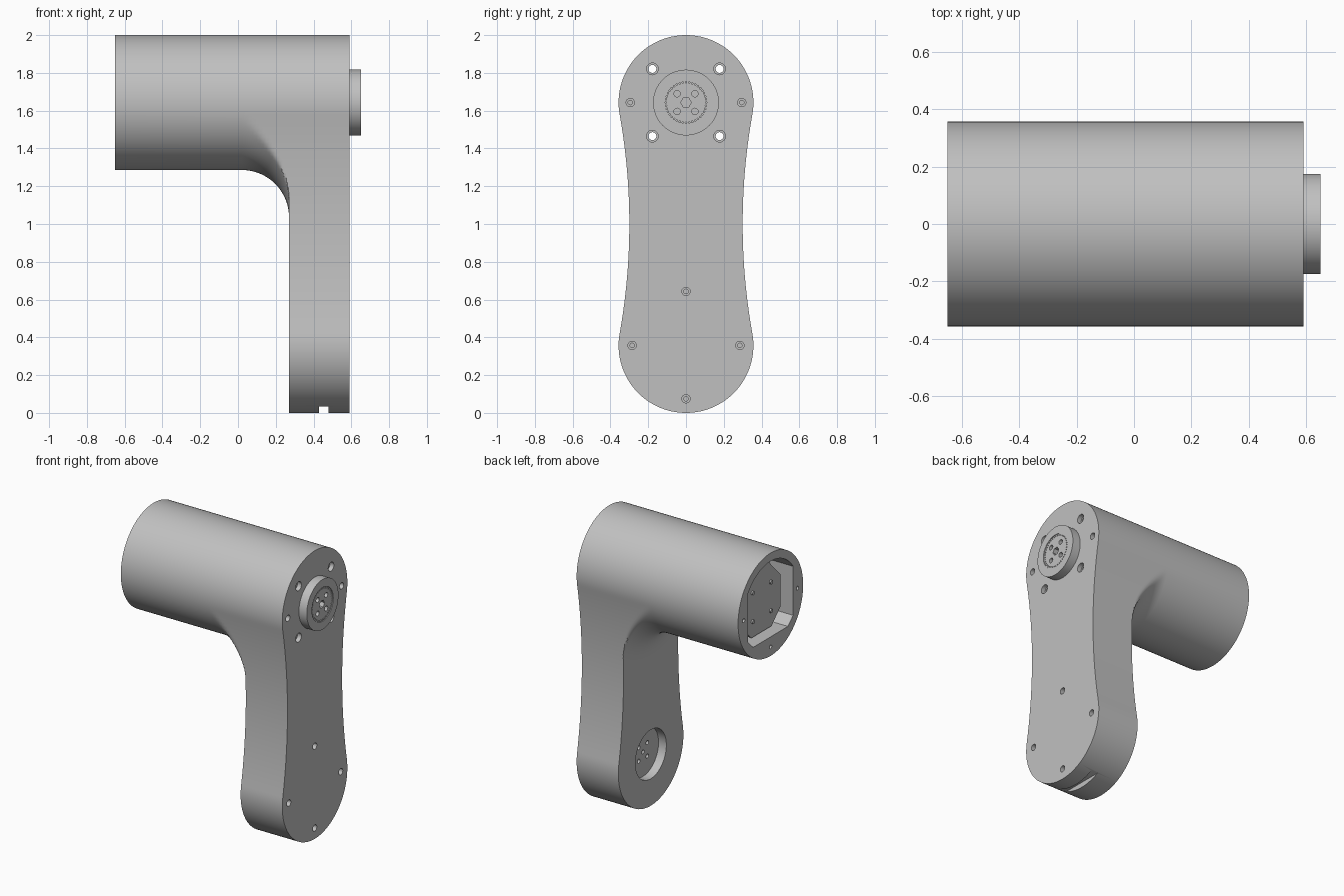
import bpy, bmesh
from math import sin, cos, pi, radians, hypot, sqrt, asin, acos
from mathutils import Matrix, Vector

cube = bpy.data.objects.get("Cube")
if cube:
    bpy.data.objects.remove(cube, do_unlink=True)

grey = bpy.data.materials.new("satin_grey")
grey.use_nodes = True
grey.diffuse_color = (0.53, 0.53, 0.53, 1)
grey.node_tree.nodes["Principled BSDF"].inputs["Base Color"].default_value = grey.diffuse_color

R = 0.357             # barrel and arm end radius
TOP, LOW = 1.643, R   # heights of the two joint axes
BACK, INNER, FACE, TIP = -0.65, 0.27, 0.59, 0.65
FILLET = 0.25


def finish(name, bm):
    bmesh.ops.remove_doubles(bm, verts=bm.verts, dist=1e-5)
    bmesh.ops.recalc_face_normals(bm, faces=bm.faces)
    mesh = bpy.data.meshes.new(name)
    bm.to_mesh(mesh)
    bm.free()
    mesh.materials.append(grey)
    ob = bpy.data.objects.new(name, mesh)
    bpy.context.collection.objects.link(ob)
    return ob


def loft(name, rings):
    """Skin closed rings of equal length and cap both ends."""
    bm = bmesh.new()
    loops = [[bm.verts.new(p) for p in ring] for ring in rings]
    n = len(loops[0])
    for a, b in zip(loops, loops[1:]):
        for i in range(n):
            bm.faces.new((a[i], a[(i + 1) % n], b[(i + 1) % n], b[i]))
    bm.faces.new(loops[0])
    bm.faces.new(loops[-1])
    return finish(name, bm)


def prism(name, outline, x0, x1):
    return loft(name, [[(x, y, TOP + z) for y, z in outline] for x in (x0, x1)])


def rods(name, spots, r, x0, x1, sides=24):
    """Separate cylinders along x at each (y, z)."""
    bm = bmesh.new()
    for y, z in spots:
        place = Matrix.Translation(((x0 + x1) / 2, y, z)) @ Matrix.Rotation(pi / 2, 4, 'Y')
        bmesh.ops.create_cone(bm, cap_ends=True, segments=sides, radius1=r, radius2=r,
                              depth=x1 - x0, matrix=place)
    return finish(name, bm)


def cut(ob, *cutters):
    bpy.context.view_layer.objects.active = ob
    for c in cutters:
        c.hide_render = True
        mod = ob.modifiers.new(c.name, 'BOOLEAN')
        mod.operation, mod.solver, mod.object = 'DIFFERENCE', 'EXACT', c
        bpy.ops.object.modifier_apply(modifier=mod.name)
        bpy.data.objects.remove(c, do_unlink=True)


def smooth(ob):
    bpy.ops.object.select_all(action='DESELECT')
    ob.select_set(True)
    bpy.context.view_layer.objects.active = ob
    bpy.ops.object.shade_smooth_by_angle(angle=radians(30))


def arc(cy, cz, r, a0, a1, n):
    return [(cy + r * cos(a0 + (a1 - a0) * i / n), cz + r * sin(a0 + (a1 - a0) * i / n))
            for i in range(n + 1)]


def square(cz, d):
    return [(sy * d, cz + sz * d) for sy in (-1, 1) for sz in (-1, 1)]


# Waisted outline: two end arcs joined by a wide concave arc on each side
half = (TOP - LOW) / 2
waist = 0.3
big = (waist**2 + half**2 - R**2) / (2 * (R - waist))
t = asin(half / (big + R))
side = (arc(0, TOP, R, pi / 2, -t, 32)
        + arc(waist + big, 1, big, pi - t, pi + t, 48)[1:-1]
        + arc(0, LOW, R, t, -pi / 2, 32))
outline = side + [(-y, z) for y, z in reversed(side[1:-1])]


def ring(x, limit):
    """Outline pulled in to a given radius around the upper axis."""
    pts = []
    for y, z in outline:
        k = min(1, limit / hypot(y, z - TOP))
        pts.append((x, y * k, TOP + (z - TOP) * k))
    return pts


# Body: barrel flaring through a round fillet into the arm
rings = [ring(BACK, R)]
for i in range(21):
    a = pi / 2 * i / 20
    rings.append(ring(INNER - FILLET + FILLET * sin(a), R + FILLET * (1 - cos(a))))
rings += [ring(INNER, 9), ring(FACE, 9)]
body = loft("arm_body", rings)

# Open bay in the barrel
a = acos(0.247 / 0.3)
bay = arc(0, 0, 0.3, a, pi - a, 24) + [(-0.247, -0.17), (-0.19, -0.225), (0.19, -0.225), (0.247, -0.17)]
cut(body, prism("bay_cut", bay, BACK - 0.1, 0.45))

# Screw holes, joint socket and cable slot
corners = square(TOP, 0.178)
small = [(-0.295, TOP), (0.295, TOP), (0, 0.643), (-0.285, LOW), (0.285, LOW), (0, 0.075)]
rim = [(-0.295, TOP), (0.295, TOP), (0, TOP - 0.295)]
slot = bmesh.new()
bmesh.ops.create_cube(slot, size=1, matrix=Matrix.Translation((0.455, 0, -0.015))
                      @ Matrix.Diagonal((0.05, 1, 0.1, 1)))
cut(body,
    rods("corner_bore", corners, 0.031, FACE - 0.03, FACE + 0.1),
    rods("corner_hole", corners, 0.021, 0.4, FACE + 0.1),
    rods("small_bore", small, 0.022, FACE - 0.03, FACE + 0.1),
    rods("small_hole", small, 0.012, FACE - 0.08, FACE + 0.1),
    rods("rim_hole", rim, 0.013, BACK - 0.1, BACK + 0.06),
    rods("socket", [(0, LOW)], 0.17, INNER - 0.1, INNER + 0.06, 64),
    rods("socket_hole", square(LOW, 0.047) + [(0, LOW)], 0.014, INNER, INNER + 0.1),
    finish("cable_slot", slot))

# Output flange with bolt circle and fine ring of pin holes
flange = rods("output_flange", [(0, TOP)], 0.174, FACE - 0.02, TIP, 64)
pins = arc(0, TOP, 0.107, 0, 2 * pi, 40)[:-1]
cut(flange,
    rods("flange_recess", [(0, TOP)], 0.117, TIP - 0.005, TIP + 0.1, 64),
    rods("flange_hole", square(TOP, 0.047), 0.017, TIP - 0.04, TIP + 0.1),
    rods("hex_hole", [(0, TOP)], 0.028, TIP - 0.04, TIP + 0.1, 6),
    rods("pin_hole", pins, 0.004, TIP - 0.02, TIP + 0.1, 8))

# Drive unit filling the bay, with clipped corners, and its small fasteners
octagon = [(0.21, 0.11), (0.11, 0.21), (0.08, 0.25), (-0.08, 0.25), (-0.11, 0.21), (-0.21, 0.11),
           (-0.21, -0.11), (-0.11, -0.21), (0.11, -0.21), (0.21, -0.11)]
drive = prism("drive_unit", octagon, BACK + 0.07, 0.46)
screws = rods("drive_screws", square(TOP, 0.1), 0.014, BACK + 0.06, BACK + 0.08, 16)

for part in (body, flange, drive, screws):
    smooth(part)
